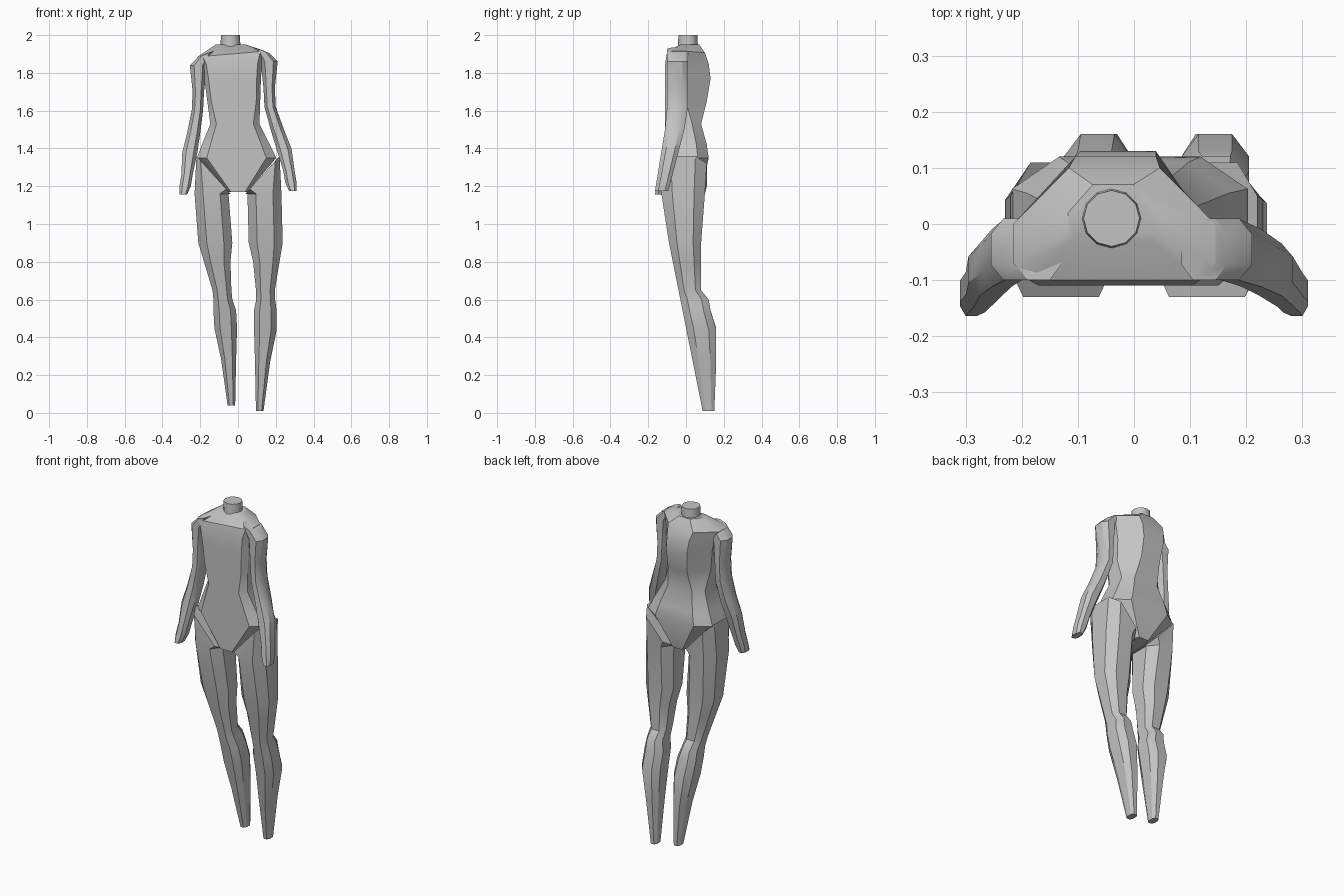
import bpy, bmesh, math

default_cube = bpy.data.objects.get("Cube")
if default_cube:
    bpy.data.objects.remove(default_cube, do_unlink=True)

grey = bpy.data.materials.new("matte grey")
grey.use_nodes = True
colour = (0.55, 0.55, 0.55, 1)
grey.diffuse_color = colour
grey.node_tree.nodes["Principled BSDF"].inputs["Base Color"].default_value = colour


def outline(front, back, side_front, side_back):
    """Eight-sided cross-section in a unit box: flat front, flat back and chamfered sides."""
    left_half = [(front, -1), (1, side_front), (1, side_back), (back, 1)]
    right_half = [(-across, along) for across, along in reversed(left_half)]
    return left_half + right_half


hip_outline = outline(front=0.75, back=0.6, side_front=-0.6, side_back=0.5)
chest_outline = outline(front=0.85, back=0.45, side_front=-0.7, side_back=0)
limb_outline = outline(front=0.5, back=0.5, side_front=-0.5, side_back=0.5)


def make_ring(shape, height, centre, half_width, front, back, tilt=0):
    """Place a cross-section; tilt raises its left edge and lowers its right edge."""
    middle = (front + back) / 2
    half_depth = (back - front) / 2
    return [(centre + across * half_width, middle + along * half_depth, height + across * tilt)
            for across, along in shape]


def finish(bm, name):
    """Turn the mesh into a named grey object, smooth except at its sharp edges."""
    bmesh.ops.recalc_face_normals(bm, faces=bm.faces)
    mesh = bpy.data.meshes.new(name)
    bm.to_mesh(mesh)
    bm.free()
    mesh.materials.append(grey)
    part = bpy.data.objects.new(name, mesh)
    bpy.context.collection.objects.link(part)
    bpy.ops.object.select_all(action='DESELECT')
    part.select_set(True)
    bpy.context.view_layer.objects.active = part
    bpy.ops.object.shade_smooth_by_angle(angle=math.radians(32))


def loft(name, rings):
    """Skin a stack of rings and close both ends."""
    bm = bmesh.new()
    loops = [[bm.verts.new(point) for point in ring] for ring in rings]
    for lower, upper in zip(loops, loops[1:]):
        for k in range(len(lower)):
            bm.faces.new((lower[k - 1], lower[k], upper[k], upper[k - 1]))
    bm.faces.new(loops[0])
    bm.faces.new(loops[-1])
    finish(bm, name)


def ramp(value, start, end):
    """Rise from nought to one between start and end."""
    return min(1, max(0, (value - start) / (end - start)))


# Torso: flat front, swelling back, leaning slightly to the right as it rises
def torso_ring(height, half_width, back, front=-0.11, shape=chest_outline, tilt=0):
    lean = -0.04 * ramp(height, 1.2, 2)
    return make_ring(shape, height, lean, half_width, front, back, tilt)


loft("torso", [
    torso_ring(1.17, 0.05, back=0.08, shape=hip_outline),
    torso_ring(1.35, 0.21, back=0.12, shape=hip_outline),
    torso_ring(1.42, 0.18, back=0.11, shape=hip_outline),
    torso_ring(1.53, 0.13, back=0.08, shape=hip_outline),
    torso_ring(1.65, 0.14, back=0.11),
    torso_ring(1.77, 0.15, back=0.13),
    torso_ring(1.85, 0.16, back=0.12),
    torso_ring(1.9, 0.18, back=0.1, front=-0.1, tilt=0.015),
    torso_ring(1.95, 0.08, back=0.07, front=-0.03),
])

# Neck: a short twelve-sided stump
bm = bmesh.new()
bmesh.ops.create_cone(bm, cap_ends=True, segments=12, radius1=0.055, radius2=0.05, depth=0.1)
bmesh.ops.translate(bm, verts=bm.verts, vec=(-0.04, 0.01, 1.95))
finish(bm, "neck")


# Legs: the shin and thigh front is one straight slope; the left leg splays outward
def leg_ring(side, height, reach, half_width, back, tilt=0, shape=limb_outline):
    is_left = side > 0
    splay = 0.08 * ramp(height, 1.1, 0.5) if is_left else 0
    drop = 0 if is_left else 0.03 * ramp(height, 0.6, 0)
    front = max(-0.13, 0.09 - 0.2 * height)
    return make_ring(shape, height + drop, side * (reach + splay), half_width,
                     front, back, side * tilt)


# Arms: straight to the elbow, then bent forward; the left shoulder sits closer and higher
def arm_ring(side, height, reach, half_width, tilt=0):
    is_left = side > 0
    tuck = 0.045 * ramp(height, 1.3, 1.6) if is_left else 0
    lift = 0.02 if is_left else 0
    bend = ramp(height, 1.55, 1.15)
    middle = -0.045 - 0.085 * bend
    half_depth = 0.055 - 0.02 * bend
    return make_ring(limb_outline, height + lift, side * (reach - tuck), half_width,
                     middle - half_depth, middle + half_depth, side * tilt)


for side, label in ((-1, "right"), (1, "left")):
    loft(label + "_leg", [
        # Slanted top along the hip line, then thigh
        leg_ring(side, 1.26, 0.13, 0.09, back=0.11, tilt=0.1, shape=hip_outline),
        leg_ring(side, 1.16, 0.14, 0.09, back=0.1),
        leg_ring(side, 0.9, 0.12, 0.09, back=0.08),
        leg_ring(side, 0.8, 0.11, 0.07, back=0.08),
        # Knee and calf
        leg_ring(side, 0.65, 0.085, 0.05, back=0.08),
        leg_ring(side, 0.6, 0.08, 0.05, back=0.12),
        leg_ring(side, 0.54, 0.07, 0.06, back=0.13),
        leg_ring(side, 0.44, 0.065, 0.06, back=0.16),
        leg_ring(side, 0.27, 0.05, 0.04, back=0.16),
        # Ankle stump
        leg_ring(side, 0.01, 0.035, 0.02, back=0.15),
    ])
    loft(label + "_arm", [
        # Shoulder and upper arm
        arm_ring(side, 1.9, 0.17, 0.04, tilt=-0.015),
        arm_ring(side, 1.84, 0.21, 0.045),
        arm_ring(side, 1.7, 0.21, 0.03),
        arm_ring(side, 1.6, 0.215, 0.03),
        # Forearm
        arm_ring(side, 1.48, 0.235, 0.035),
        arm_ring(side, 1.38, 0.255, 0.04),
        # Wrist and hand
        arm_ring(side, 1.26, 0.27, 0.03),
        arm_ring(side, 1.2, 0.28, 0.03),
        arm_ring(side, 1.155, 0.29, 0.02),
    ])
